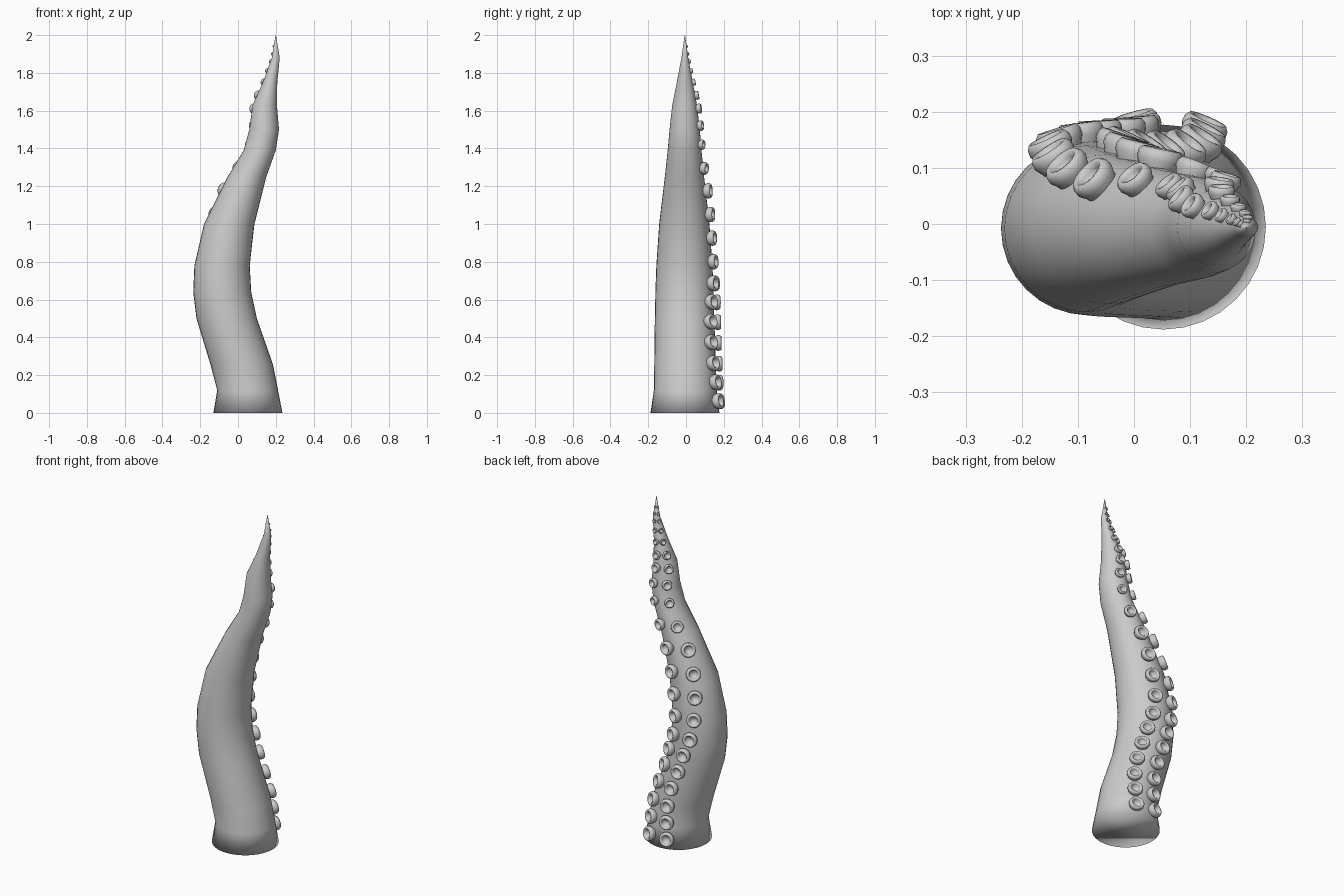
import bpy, bmesh
from math import sin, cos, pi, radians
from mathutils import Vector, Matrix

if "Cube" in bpy.data.objects:
    bpy.data.objects.remove(bpy.data.objects["Cube"])

# Arm sections: z, left x, right x, front y, back y
SECTIONS = [
    (0.00, -0.13, 0.235, -0.188, 0.177), (0.12, -0.11, 0.212, -0.170, 0.163),
    (0.26, -0.147, 0.184, -0.168, 0.158), (0.50, -0.22, 0.10, -0.165, 0.15),
    (0.64, -0.237, 0.07, -0.162, 0.146), (0.78, -0.231, 0.062, -0.157, 0.14),
    (1.00, -0.18, 0.087, -0.142, 0.124), (1.25, -0.055, 0.15, -0.112, 0.096),
    (1.39, 0.03, 0.20, -0.097, 0.082), (1.50, 0.06, 0.217, -0.087, 0.073),
    (1.63, 0.077, 0.206, -0.073, 0.058), (1.75, 0.132, 0.208, -0.049, 0.036),
    (1.88, 0.179, 0.221, -0.024, 0.012), (2.00, 0.199, 0.201, -0.007, -0.005),
]
# Suckers: z, radius, middle angle, half spread (degrees, measured from +y towards +x)
SUCKERS = [
    (0.06, .042, 4, 19), (0.16, .042, 8, 19), (0.26, .042, 14, 19), (0.37, .042, 18, 19),
    (0.48, .042, 17, 20), (0.585, .042, 13, 20), (0.685, .042, 4, 21), (0.80, .041, -3, 22),
    (0.925, .041, -8, 25), (1.05, .041, -13, 27), (1.175, .041, -17, 29),
    (1.295, .034, -9, 29), (1.42, .027, -10, 29), (1.52, .028, -12, 28),
    (1.61, .027, -20, 28), (1.68, .024, -25, 27), (1.75, .018, -25, 26),
    (1.81, .014, -25, 28), (1.86, .011, -25, 30), (1.90, .009, -25, 32), (1.94, .007, -25, 32),
]
# Sucker lathe profile in units of its radius: (radius, height)
CUP = [(0.75, -0.5), (0.85, 0.0), (1.0, 0.3), (0.98, 0.6), (0.84, 0.8),
       (0.66, 0.76), (0.55, 0.55), (0.5, 0.2)]


def section_at(z):
    for a, b in zip(SECTIONS, SECTIONS[1:]):
        if z <= b[0]:
            t = (z - a[0]) / (b[0] - a[0])
            return [p + (q - p) * t for p, q in zip(a, b)]
    return SECTIONS[-1]


def surface(z, ang):
    _, l, r, f, b = section_at(z)
    return Vector(((l + r) / 2 + (r - l) / 2 * sin(ang), (f + b) / 2 + (b - f) / 2 * cos(ang), z))


def loft(bm, rings):
    loops = [[bm.verts.new(p) for p in ring] for ring in rings]
    n = len(loops[0])
    for a, b in zip(loops, loops[1:]):
        for i in range(n):
            bm.faces.new((a[i], a[(i + 1) % n], b[(i + 1) % n], b[i]))
    bm.faces.new(loops[0])
    bm.faces.new(loops[-1])


def finish(bm, name):
    bmesh.ops.recalc_face_normals(bm, faces=bm.faces)
    for f in bm.faces:
        f.smooth = True
    me = bpy.data.meshes.new(name)
    bm.to_mesh(me)
    bm.free()
    ob = bpy.data.objects.new(name, me)
    bpy.context.collection.objects.link(ob)
    return ob


# Tapering, swaying arm
bm = bmesh.new()
loft(bm, [[surface(s[0], 2 * pi * i / 32) for i in range(32)] for s in SECTIONS])
finish(bm, "tentacle_arm")

# Two rows of suction cups along the back
for name, side in (("right_suckers", 1), ("left_suckers", -1)):
    bm = bmesh.new()
    for z, rad, mid, half in SUCKERS:
        ang = radians(mid + side * half)
        pos = surface(z, ang)
        across = surface(z, ang + 0.05) - surface(z, ang - 0.05)
        along = surface(z + 0.05, ang) - surface(z - 0.05, ang)
        normal = along.cross(across).normalized()
        if normal.y < 0:
            normal.negate()
        frame = Matrix.Translation(pos) @ normal.to_track_quat('Z', 'Y').to_matrix().to_4x4()
        loft(bm, [[frame @ Vector((rad * r * cos(2 * pi * i / 20), rad * r * sin(2 * pi * i / 20), rad * h))
                   for i in range(20)] for r, h in CUP])
    finish(bm, name)
